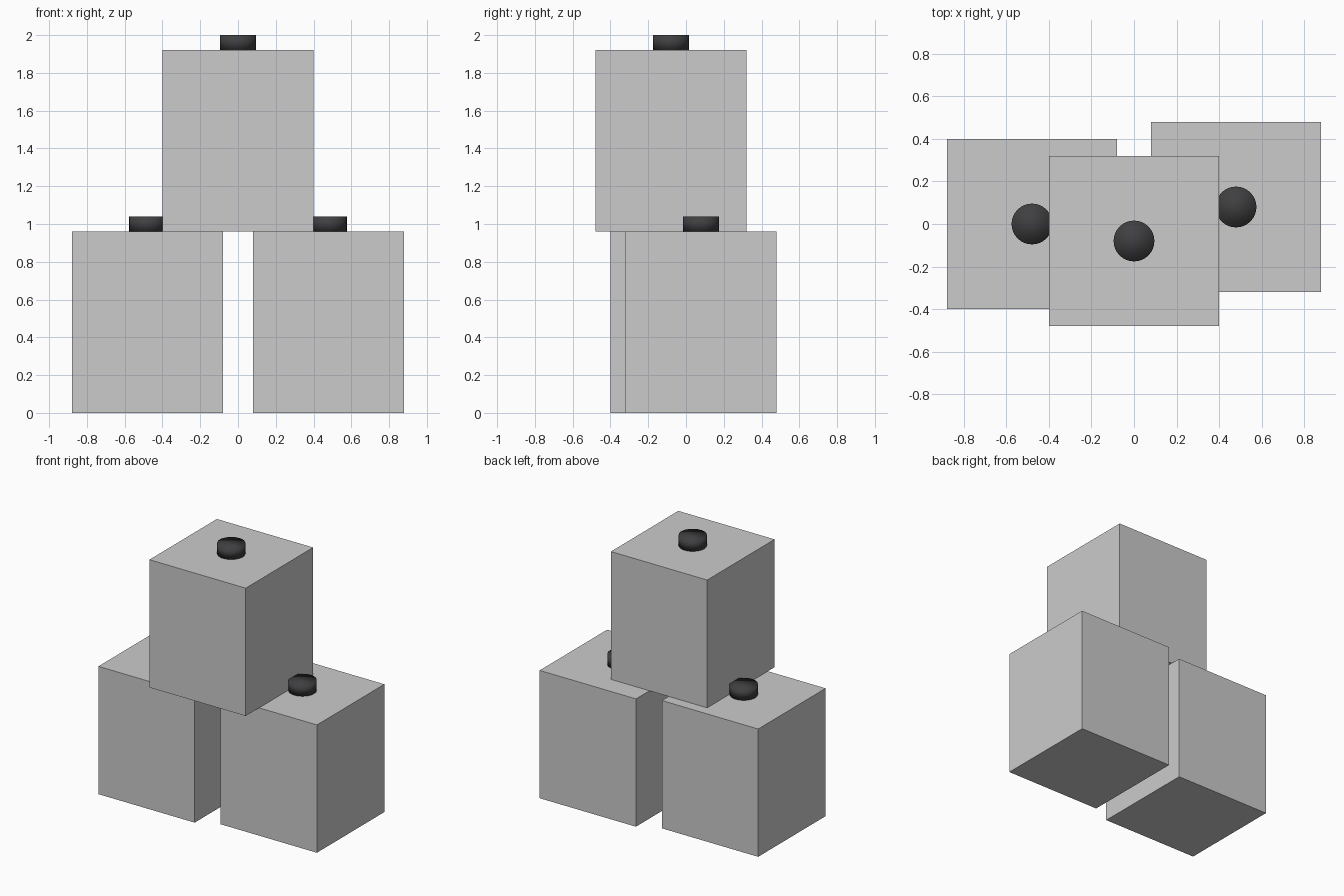
import bpy

if "Cube" in bpy.data.objects:
    bpy.data.objects.remove(bpy.data.objects["Cube"])

BOX_W, BOX_H = 0.80, 0.96
CAP_R, CAP_H = 0.096, 0.08

dark = bpy.data.materials.new("dark_cap")
dark.diffuse_color = (0.05, 0.05, 0.053, 1)
dark.use_nodes = True
dark.node_tree.nodes["Principled BSDF"].inputs["Base Color"].default_value = dark.diffuse_color


def add_block(name, x, y, z):
    # Box body, standing on z
    bpy.ops.mesh.primitive_cube_add(size=1, location=(x, y, z + BOX_H / 2))
    body = bpy.context.object
    body.name = name + "_box"
    body.scale = (BOX_W, BOX_W, BOX_H)
    bpy.ops.object.transform_apply(location=False, rotation=False, scale=True)

    # Short round cap on top, smooth shaded all over
    bpy.ops.mesh.primitive_cylinder_add(
        vertices=32, radius=CAP_R, depth=CAP_H,
        location=(x, y, z + BOX_H + CAP_H / 2))
    cap = bpy.context.object
    cap.name = name + "_cap"
    cap.data.materials.append(dark)
    bpy.ops.object.shade_smooth()


# Two blocks on the ground, one stacked across them
add_block("left", -0.48, 0.0, 0.0)
add_block("right", 0.48, 0.08, 0.0)
add_block("upper", 0.0, -0.08, BOX_H)
